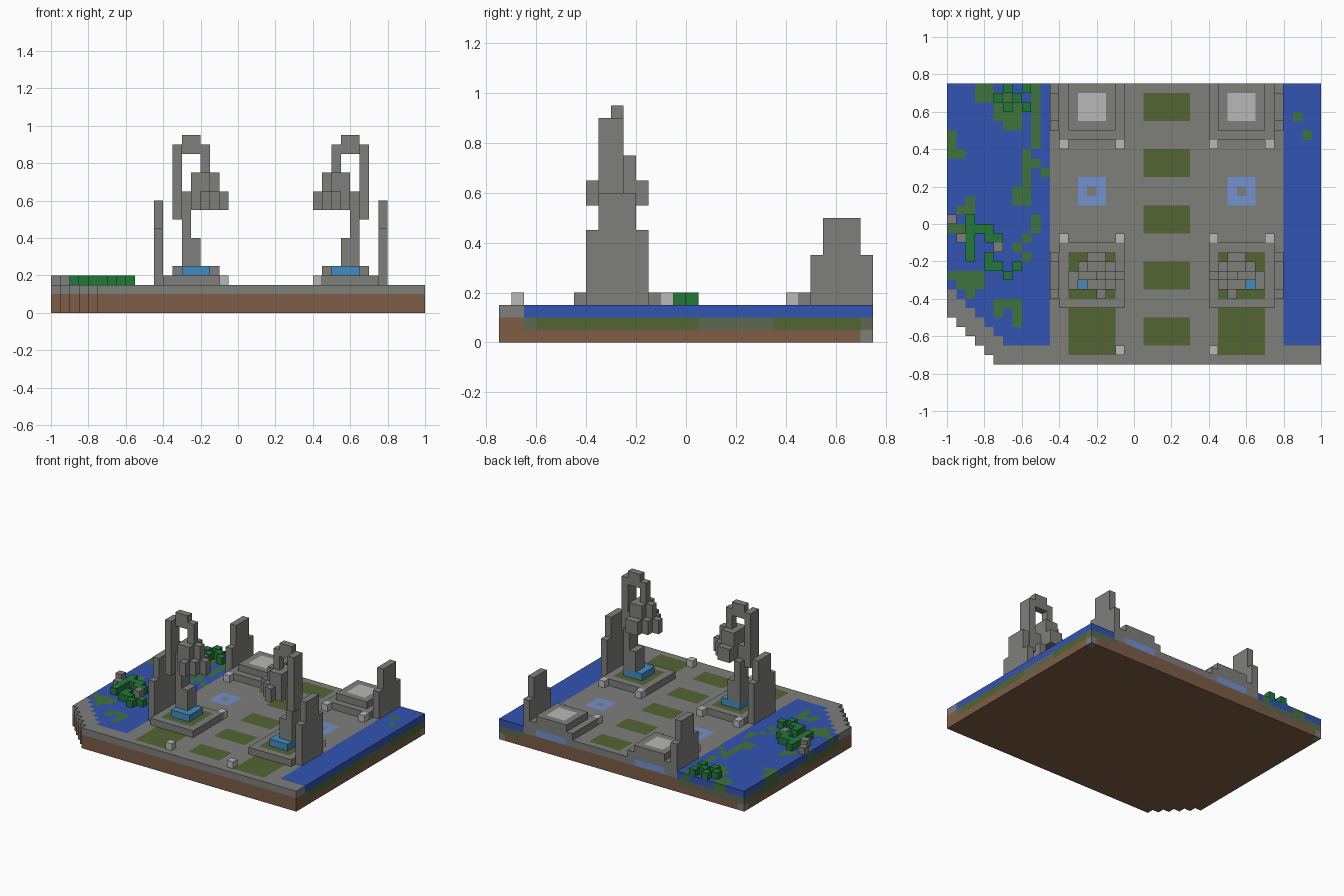
import bpy
from mathutils import Vector

if "Cube" in bpy.data.objects:
    bpy.data.objects.remove(bpy.data.objects["Cube"], do_unlink=True)

S = 0.05                # edge of one block
NX, NY = 40, 30         # blocks along x and y


def material(name, rgb):
    lin = [((c / 255 + 0.055) / 1.055) ** 2.4 for c in rgb]
    m = bpy.data.materials.new(name)
    m.use_nodes = True
    m.diffuse_color = (*lin, 1)
    m.node_tree.nodes["Principled BSDF"].inputs["Base Color"].default_value = (*lin, 1)
    return m


MATS = {
    "stone": material("stone grey", (126, 126, 123)),
    "pale": material("pale stone", (184, 184, 184)),
    "earth": material("earth brown", (125, 93, 70)),
    "water": material("deep water blue", (50, 84, 178)),
    "pool": material("pale pool blue", (115, 146, 207)),
    "basin": material("basin blue", (66, 140, 192)),
    "grass": material("grass olive", (82, 101, 50)),
    "weed": material("water weed green", (64, 114, 60)),
    "tree": material("tree green", (34, 120, 56)),
    "murk": material("murky grey green", (92, 104, 80)),
}

AXES = [Vector(v) for v in ((1, 0, 0), (0, 1, 0), (0, 0, 1))]


def block(cells, i, j, k, colour):
    """Fill an inclusive range of blocks; a range is a number or a (first, last) pair."""
    spans = [(r, r) if isinstance(r, int) else r for r in (i, j, k)]
    for a in range(spans[0][0], spans[0][1] + 1):
        for b in range(spans[1][0], spans[1][1] + 1):
            for c in range(spans[2][0], spans[2][1] + 1):
                cells[a, b, c] = colour


def build(name, cells):
    """Turn blocks into one mesh that keeps only the exposed faces."""
    used = sorted(set(cells.values()))
    verts, faces, slots = {}, [], []
    for cell, colour in cells.items():
        centre = Vector(cell) + Vector((0.5, 0.5, 0.5))
        for n in range(3):
            for sign in (-1, 1):
                normal = AXES[n] * sign
                if tuple(int(v) for v in Vector(cell) + normal) in cells:
                    continue
                u, v = AXES[(n + 1) % 3] * sign, AXES[(n + 2) % 3]
                ring = [centre + (normal + u * a + v * b) / 2
                        for a, b in ((-1, -1), (1, -1), (1, 1), (-1, 1))]
                faces.append([verts.setdefault(tuple(round(c) for c in p), len(verts))
                              for p in ring])
                slots.append(used.index(colour))
    mesh = bpy.data.meshes.new(name)
    mesh.from_pydata([((x - NX / 2) * S, (y - NY / 2) * S, z * S) for x, y, z in verts], [], faces)
    for colour in used:
        mesh.materials.append(MATS[colour])
    mesh.polygons.foreach_set("material_index", slots)
    mesh.update()
    obj = bpy.data.objects.new(name, mesh)
    bpy.context.collection.objects.link(obj)


def build_pair(name, cells):
    """Build a part on the right and its mirrored twin on the left."""
    build("right_" + name, cells)
    build("left_" + name, {(46 - i, j, k): c for (i, j, k), c in cells.items()})


# Ground with a stepped corner, paving and water
ground = {}
for i in range(NX):
    for j in range(NY):
        if i + j < 5:
            continue
        block(ground, i, j, (0, 1), "earth")
        ground[i, j, 2] = "stone"
        if j >= 2 and (i >= 36 or (i <= 10 and i + j >= 8)):
            ground[i, j, 2] = "water"
            ground[i, j, 1] = "murk" if j in (2, 29) or 16 <= j <= 21 else "grass"
for i in (0, NX - 1):
    ground[i, NY - 1, 0] = "stone"

# Weed patches floating flush with the water
for i, j in (
    ((3, 4), (28, 29)), (5, (26, 27)), ((6, 7), (25, 28)), (9, (23, 29)),
    (0, (23, 24)), ((0, 1), 22), (8, (17, 22)), (9, 21), (10, 20), (7, (17, 18)),
    (2, 17), ((1, 2), 16), ((0, 1), 14), (9, (14, 15)), (8, 13), (7, 12), (8, 11),
    ((0, 3), 9), ((1, 3), 8), (2, 7), ((5, 7), 6), (7, (4, 5)), (5, 5),
    (38, 24), (37, 26),
):
    block(ground, i, j, 2, "weed")

# Lawns and pools set into the paving
for j in range(2, NY, 6):
    block(ground, (21, 25), (j, j + 2), 2, "grass")
for first in (13, 29):
    block(ground, (first, first + 4), (1, 5), 2, "grass")
    block(ground, (first + 1, first + 3), (17, 19), 2, "pool")
    block(ground, first + 2, 18, 2, "stone")
    block(ground, (first, first + 4), 29, 2, "pool")
build("ground", ground)

# Trees and rocks standing in the lagoon
trees = {}
for i, j in (
    (6, 29), (8, 29), (5, 28), (7, 28), (6, 27), (8, 27),
    (2, (11, 15)), ((3, 4), 14), ((4, 5), 13), (4, 11), ((4, 5), 10), (7, 10), (6, 9),
):
    block(trees, i, j, 3, "tree")
build("lagoon_trees", trees)
build("lagoon_rocks", {(i, j, 3): "stone" for i, j in ((0, 15), (1, 13), (5, 12))})

# Front platform with planted court
court = {}
block(court, (12, 18), (6, 12), 3, "stone")
block(court, (13, 17), (7, 11), 3, "grass")
build_pair("front_platform", court)

basin = {}
block(basin, (14, 16), (8, 10), 4, "basin")
build_pair("basin", basin)

# Back platform with pale floor
terrace = {}
block(terrace, (12, 18), (24, 29), 3, "stone")
block(terrace, (13, 17), (25, 29), 4, "stone")
block(terrace, (14, 16), (26, 28), 4, "pale")
build_pair("back_platform", terrace)

# Stepped outer walls
for name, j, low, high in (("front_wall", 7, 8, 11), ("back_wall", 25, 6, 9)):
    wall = {}
    block(wall, 11, (j, j + 4), (3, low), "stone")
    block(wall, 11, (j + 1, j + 3), (low + 1, high), "stone")
    build_pair(name, wall)

# Small pale posts
posts = {(i, j, 3): "pale" for i, j in ((12, 13), (18, 13), (12, 23), (18, 23), (18, 1))}
build_pair("posts", posts)

# Hooked statue rising from the basin
statue = {}
for i, j, k in (
    ((14, 15), (9, 10), (5, 7)),      # foot
    (14, (9, 10), (8, 10)),           # leg
    (13, (8, 9), (10, 17)),           # back
    ((14, 15), 9, (17, 18)),          # arch
    (16, 9, (15, 17)),                # arch end
    ((13, 14), 9, (11, 12)),          # neck
    ((15, 17), (8, 10), (11, 12)),    # head
    ((15, 17), 9, (13, 14)),          # crown
    ((15, 16), (8, 10), (13, 14)),    # brow
    (18, 9, (11, 12)),                # snout
    (16, 7, (11, 12)),                # side fin
    ((15, 16), 11, (11, 12)),         # side fin
):
    block(statue, i, j, k, "stone")
build_pair("statue", statue)
